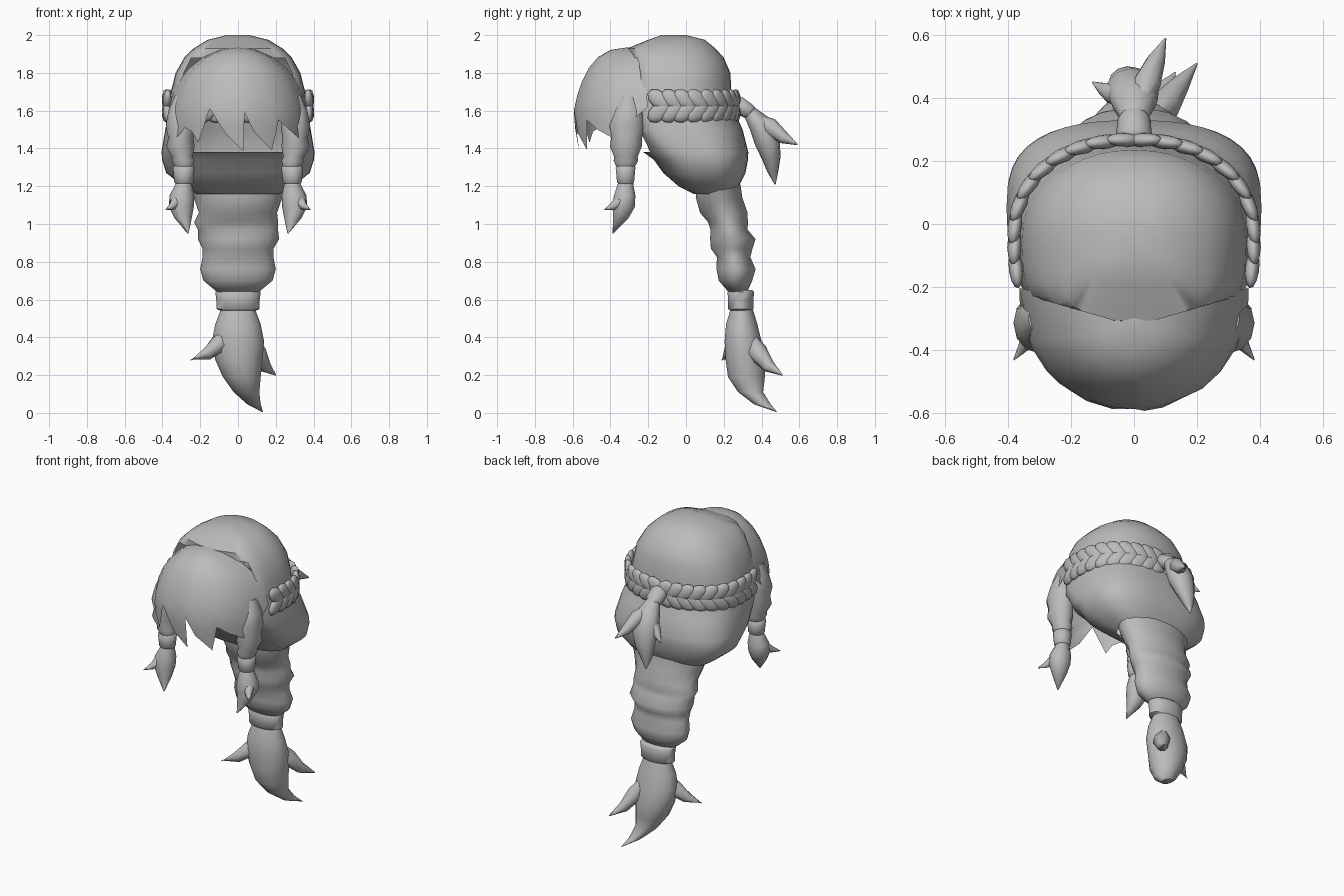
import bpy, bmesh
from math import sin, cos, pi, radians, sqrt
from mathutils import Vector, Matrix

if "Cube" in bpy.data.objects:
    bpy.data.objects.remove(bpy.data.objects["Cube"])

hair = bpy.data.materials.new("hair_grey")
hair.use_nodes = True
hair.diffuse_color = (0.5, 0.5, 0.5, 1)
hair.node_tree.nodes["Principled BSDF"].inputs["Base Color"].default_value = (0.5, 0.5, 0.5, 1)


def finish(name, bm, angle=60, normals=True):
    bmesh.ops.remove_doubles(bm, verts=bm.verts, dist=0.0005)
    if normals:
        bmesh.ops.recalc_face_normals(bm, faces=bm.faces)
    mesh = bpy.data.meshes.new(name)
    bm.to_mesh(mesh)
    bm.free()
    mesh.materials.append(hair)
    ob = bpy.data.objects.new(name, mesh)
    bpy.context.collection.objects.link(ob)
    bpy.ops.object.select_all(action='DESELECT')
    ob.select_set(True)
    bpy.context.view_layer.objects.active = ob
    bpy.ops.object.shade_smooth_by_angle(angle=radians(angle))


def skin(bm, rings, closed=True):
    """Bridge rows of points with quads."""
    rows = [[bm.verts.new(p) for p in r] for r in rings]
    n = len(rows[0])
    for a, b in zip(rows, rows[1:]):
        for i in range(n if closed else n - 1):
            j = (i + 1) % n
            bm.faces.new((a[i], a[j], b[j], b[i]))
    return rows


def tube(bm, path, sides=10, flat=False, side=1):
    """Loft ellipses (x, y, z, radius a, radius b); flat keeps them level."""
    pts = [Vector((p[0] * side, p[1], p[2])) for p in path]
    rings = []
    for i, p in enumerate(path):
        t = (pts[min(i + 1, len(pts) - 1)] - pts[max(i - 1, 0)]).normalized()
        if flat:
            t = Vector((0, 0, -1))
        ref = Vector((0, 1, 0)) if abs(t.x) > 0.8 else Vector((1, 0, 0))
        a = (ref - t * ref.dot(t)).normalized()
        b = t.cross(a)
        rings.append([pts[i] + a * p[3] * cos(k * 2 * pi / sides) + b * p[4] * sin(k * 2 * pi / sides)
                      for k in range(sides)])
    rows = skin(bm, rings)
    bm.faces.new(rows[0])
    bm.faces.new(rows[-1])


def cap_point(a, rx, front, back, n):
    """Point on a rounded outline: squarer in front, power n behind."""
    c, s = cos(a), sin(a)
    n = n if s > 0 else 3
    x = rx * abs(c) ** (2 / n) * (1 if c > 0 else -1)
    y = (front + back) / 2 + (back - front) / 2 * abs(s) ** (2 / n) * (1 if s > 0 else -1)
    return x, y


def parting(x):
    return -.325 + .29 * abs(x)


# Skull cap and lower roll: z, half width, front, back
levels = [(2.0, .06, -.13, .0), (1.975, .16, -.2, .1), (1.93, .235, -.31, .155), (1.88, .285, -.34, .2),
          (1.8, .33, -.35, .235), (1.7, .355, -.35, .24), (1.6, .365, -.35, .255),
          (1.5, .385, -.33, .30), (1.38, .405, -.225, .33), (1.34, .402, -.17, .328),
          (1.27, .38, -.12, .315), (1.2, .29, -.04, .28), (1.16, .22, .04, .25)]
bm = bmesh.new()
rings = []
for z, rx, f, b in levels:
    ring = []
    for k in range(40):
        x, y = cap_point(k * pi / 20, rx, f, b, 2.2 if z > 1.55 else 2.6)
        if z > 1.45:
            y = max(y, parting(x))
        ring.append((x, y, z))
    rings.append(ring)
rows = skin(bm, rings)
bm.faces.new(rows[0])
bmesh.ops.recalc_face_normals(bm, faces=bm.faces)
# Open the face side of the cap
face_hole = [f for f in bm.faces if 1.4 < f.calc_center_median().z < 1.87
             and all(v.co.y < parting(v.co.x) + .004 or (v.co.z < 1.4 and v.co.y < -.18) for v in f.verts)]
bmesh.ops.delete(bm, geom=face_hole, context='FACES')
finish("hair_cap", bm, 50, normals=False)

# Fringe shell: quarter dome ending in pointed strands (azimuth, tip x, tip z)
strands = [(-90, -.36, 1.46), (-65, -.33, 1.45), (-50, -.28, 1.51), (-40, -.245, 1.49),
           (-34, -.21, 1.43), (-24, -.15, 1.61), (-12, -.06, 1.47), (2, .03, 1.385),
           (5, .034, 1.59), (15, .09, 1.48), (29, .18, 1.39), (38, .215, 1.55),
           (50, .27, 1.5), (65, .33, 1.45), (90, .36, 1.46)]


def fringe_skirt(x, z):
    reach = 1 - .45 * max(0, 1.55 - z)
    return x, -.215 - .38 * reach * sqrt(max(0, 1 - (x / .37) ** 2)), z


bm = bmesh.new()
rows = []
for v in (90, 75, 60, 45, 32, 20, 10.5):
    e = radians(v)
    rows.append([(.37 * cos(e) * sin(radians(u)),
                  -.215 - .38 * cos(e) * cos(radians(u)) - .095 * sin(e) ** 3,
                  1.55 + .385 * sin(e)) for u, _, _ in strands])
# Tuck the rear edge under the cap
for r in rows:
    r[0], r[-1] = [(p[0], max(p[1], parting(p[0])) + .012, p[2]) for p in (r[0], r[-1])]
for f in (.5, 1):
    rows.append([fringe_skirt(p[0] + (s[1] - p[0]) * f, p[2] + (s[2] - p[2]) * f)
                 for p, s in zip(rows[6], strands)])
skin(bm, rows, closed=False)
finish("fringe", bm)

# Plaited band wrapped round the back of the cap, built as mirrored lobe pairs
line = []
for k in range(400):
    x, y = cap_point(radians(90 - k * .4), .37, -.34, .258, 2.2)
    if y < -.18:
        break
    line.append(Vector((x, y, 1.625)))
length = sum((b - a).length for a, b in zip(line, line[1:]))
count = 10
bm = bmesh.new()
walked, lobe = 0, 0
for a, b in zip(line, line[1:]):
    walked += (b - a).length
    if walked < (lobe + .4) * length / count:
        continue
    lobe += 1
    t = (b - a).normalized()
    up = Vector((0, 0, 1))
    out = t.cross(up).normalized()
    if out.dot(a - Vector((0, -.05, 1.625))) < 0:
        out = -out
    lean = (out + t * .3).normalized()
    for s in (1, -1):
        d = (t * .78 + up * .62 * s).normalized()
        w = d.cross(out)
        for m in (1, -1):
            mat = Matrix((d * .074, w * .046, lean * .024)).transposed().to_4x4()
            mat.translation = a + out * .01 + up * .031 * s
            mat = Matrix.Diagonal((m, 1, 1, 1)) @ mat
            bmesh.ops.create_icosphere(bm, subdivisions=2, radius=1, matrix=mat)
finish("plaited_band", bm)

# Side locks with ties and tails
for side, label in ((1, "left"), (-1, "right")):
    bm = bmesh.new()
    tube(bm, [(.31, -.3, 1.68, .025, .04), (.31, -.305, 1.6, .058, .075), (.305, -.315, 1.52, .078, .095),
              (.302, -.315, 1.455, .067, .082), (.305, -.318, 1.41, .075, .084), (.295, -.318, 1.355, .055, .062),
              (.29, -.318, 1.335, .06, .065), (.285, -.32, 1.295, .045, .045)], 12, True, side)
    finish(label + "_side_plait", bm)
    bm = bmesh.new()
    tube(bm, [(.287, -.32, z, r, r * .95) for z, r in ((1.31, .045), (1.3, .058), (1.22, .05), (1.21, .04))],
         10, True, side)
    finish(label + "_side_tie", bm)
    bm = bmesh.new()
    tube(bm, [(.287, -.32, 1.215, .042, .042), (.297, -.325, 1.15, .066, .06), (.3, -.33, 1.09, .066, .062),
              (.29, -.345, 1.03, .045, .042), (.265, -.387, .95, .003, .003)], 10, True, side)
    tube(bm, [(.3, -.325, 1.17, .02, .02), (.325, -.35, 1.12, .034, .032),
              (.35, -.39, 1.092, .019, .019), (.382, -.432, 1.076, .002, .002)], 8, False, side)
    finish(label + "_side_tail", bm)

# Main back braid
bm = bmesh.new()
tube(bm, [(0, .17, 1.21, .26, .12), (0, .175, 1.14, .235, .125), (0, .2, 1.06, .207, .128),
          (-.01, .222, 1.01, .222, .107), (0, .228, .97, .212, .1), (.003, .248, .92, .215, .122),
          (0, .242, .87, .188, .112), (0, .252, .825, .188, .09), (0, .265, .76, .2, .105),
          (0, .262, .70, .183, .09), (0, .275, .64, .11, .05)], 18, True)
finish("back_braid", bm, 80)

bm = bmesh.new()
tube(bm, [(0, .29, z, r, r * .6) for z, r in ((.65, .105), (.64, .12), (.6, .115), (.55, .115), (.54, .09))],
     14, True)
finish("back_braid_tie", bm)

# Main tail with two flicked strands
bm = bmesh.new()
tube(bm, [(0, .295, .55, .09, .06), (0, .295, .47, .12, .085), (0, .302, .38, .138, .1),
          (.005, .315, .28, .125, .108), (.02, .32, .19, .1, .1), (.045, .342, .11, .068, .068),
          (.085, .405, .045, .035, .045), (.13, .48, .005, .003, .003)], 14, True)
tube(bm, [(-.04, .285, .44, .025, .025), (-.1, .265, .365, .05, .055),
          (-.165, .228, .312, .034, .034), (-.25, .19, .28, .003, .003)], 8)
tube(bm, [(.05, .33, .42, .025, .025), (.1, .375, .325, .05, .055),
          (.145, .44, .245, .032, .034), (.2, .51, .2, .003, .003)], 8)
finish("back_tail", bm)

# Small ponytail on the band
bm = bmesh.new()
tube(bm, [(0, .26, 1.64, .04, .04), (0, .275, 1.63, .058, .05), (0, .335, 1.595, .052, .042),
          (0, .35, 1.585, .04, .035)], 10)
finish("ponytail_tie", bm)
bm = bmesh.new()
tube(bm, [(0, .335, 1.595, .042, .036), (0, .39, 1.53, .075, .06), (-.005, .43, 1.44, .085, .068),
          (-.02, .452, 1.35, .062, .05), (-.035, .46, 1.28, .036, .03), (-.04, .472, 1.21, .003, .003)], 12)
tube(bm, [(.01, .37, 1.56, .025, .025), (.04, .445, 1.515, .045, .048),
          (.07, .52, 1.455, .03, .032), (.1, .59, 1.42, .003, .003)], 8)
tube(bm, [(-.02, .39, 1.53, .02, .02), (-.06, .415, 1.46, .04, .038),
          (-.1, .43, 1.42, .02, .02), (-.132, .45, 1.4, .003, .003)], 8)
finish("ponytail", bm)
